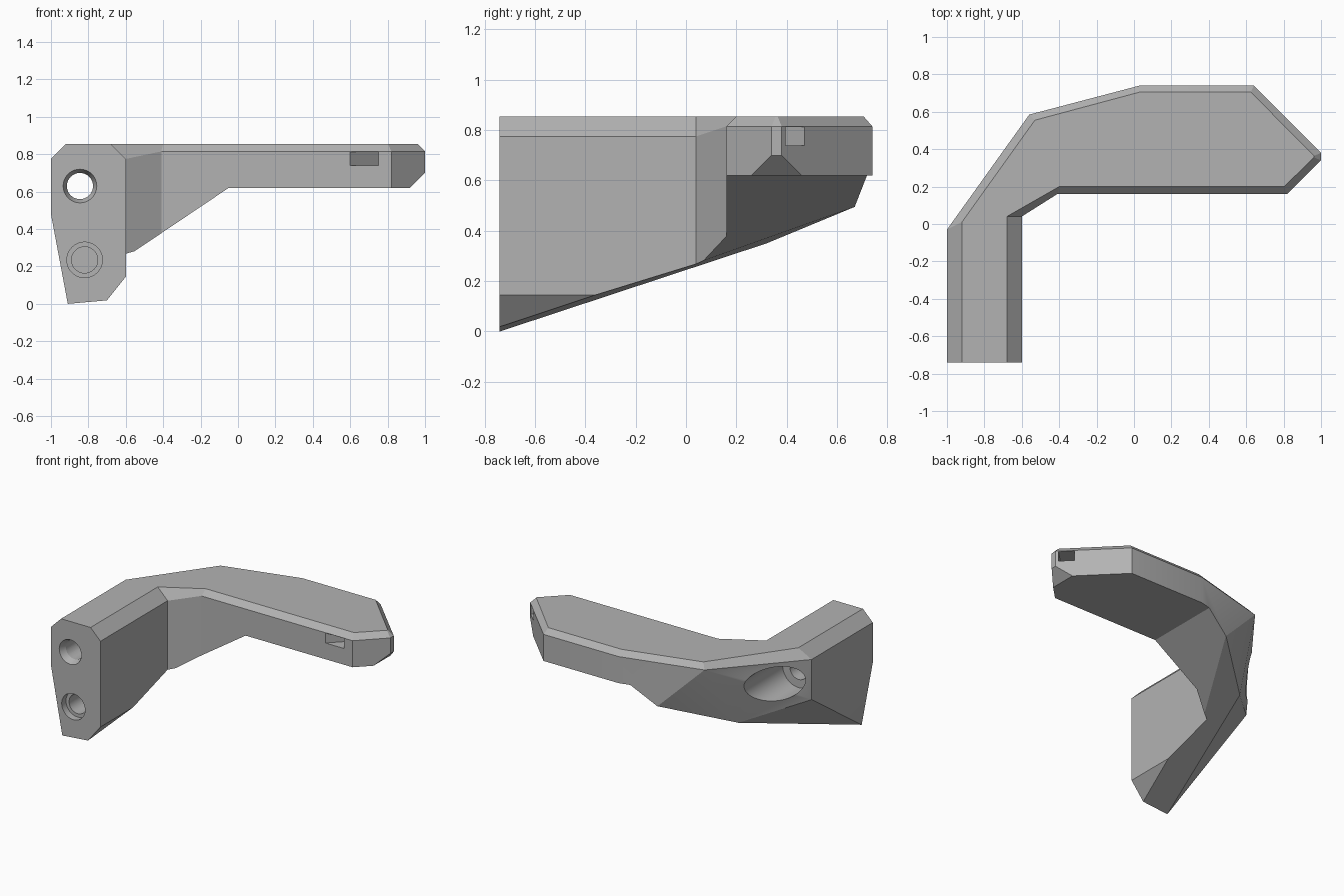
import bpy, bmesh, math
from mathutils import Vector, Matrix

cube = bpy.data.objects.get("Cube")
if cube:
    bpy.data.objects.remove(cube)

grey = bpy.data.materials.new("matte_grey")
grey.use_nodes = True
grey.diffuse_color = (0.45, 0.45, 0.45, 1)
grey.node_tree.nodes["Principled BSDF"].inputs["Base Color"].default_value = grey.diffuse_color


def finish(bm, name):
    bmesh.ops.recalc_face_normals(bm, faces=bm.faces[:])
    mesh = bpy.data.meshes.new(name)
    bm.to_mesh(mesh)
    bm.free()
    obj = bpy.data.objects.new(name, mesh)
    bpy.context.collection.objects.link(obj)
    mesh.materials.append(grey)
    return obj


def loft(rings):
    """Closed solid through rings that share one point count."""
    bm = bmesh.new()
    loops = [[bm.verts.new(p) for p in ring] for ring in rings]
    for low, high in zip(loops, loops[1:]):
        for i in range(len(low)):
            j = (i + 1) % len(low)
            bm.faces.new((low[i], low[j], high[j], high[i]))
    bm.faces.new(loops[0])
    bm.faces.new(loops[-1])
    return bm


def slice_off(bm, a, b, c, keep=Vector((-0.7, 0.1, 0.6))):
    """Cut with the plane through three points and keep one side."""
    a, b, c = Vector(a), Vector(b), Vector(c)
    normal = (b - a).cross(c - a).normalized()
    if normal.dot(keep - a) > 0:
        normal.negate()
    cut = bmesh.ops.bisect_plane(bm, geom=bm.verts[:] + bm.edges[:] + bm.faces[:],
                                 dist=1e-5, plane_co=a, plane_no=normal, clear_outer=True)
    edges = [e for e in cut["geom_cut"] if isinstance(e, bmesh.types.BMEdge) and e.is_boundary]
    if edges:
        bmesh.ops.edgeloop_fill(bm, edges=edges)


def carve(target, bm):
    """Subtract a solid and discard the cutter."""
    cutter = finish(bm, "cutter")
    cutter.hide_render = True
    mod = target.modifiers.new("carve", "BOOLEAN")
    mod.operation, mod.solver, mod.object = "DIFFERENCE", "EXACT", cutter
    bpy.context.view_layer.objects.active = target
    bpy.ops.object.modifier_apply(modifier=mod.name)
    bpy.data.objects.remove(cutter)


def side_prism(profile, y0, y1):
    return loft([[(x, y, z) for x, z in profile] for y in (y0, y1)])


def drill(x, z, y0, y1, r0, r1=None):
    """Cylinder or cone along y; r0 is the front radius."""
    bm = bmesh.new()
    place = Matrix.Translation((x, (y0 + y1) / 2, z)) @ Matrix.Rotation(math.pi / 2, 4, "X")
    bmesh.ops.create_cone(bm, cap_ends=True, segments=48, radius1=r1 or r0, radius2=r0,
                          depth=y1 - y0, matrix=place)
    return bm


# Bent plan outline with a chamfered top edge
outline = [(-1, -.74), (-1, -.03), (-.56, .585), (.03, .74), (.64, .74), (1, .38),
           (1, .34), (.82, .16), (-.41, .16), (-.6, .04), (-.6, -.74)]
top = [(-.92, -.74), (-.92, .01), (-.53, .555), (.03, .705), (.625, .705), (.962, .364),
       (.962, .356), (.803, .2), (-.4, .2), (-.68, .04), (-.68, -.74)]
leg_points = {0, 1, 9, 10}
body = loft([[(x, y, -.1) for x, y in outline],
             [(x, y, .775 if i in leg_points else .815) for i, (x, y) in enumerate(outline)],
             [(x, y, .855) for x, y in top]])

# Sloping underside and faceted outer corner
toe = (-.91, -.74, 0)
knee = (-.65, .32, .35)
rib = (-.237, .67, .495)
shoulder = (-.56, .585, .815)
heel = (-1, -.03, .48)
slice_off(body, toe, knee, rib)
slice_off(body, shoulder, rib, knee)
slice_off(body, shoulder, heel, knee)
slice_off(body, heel, knee, toe)
slice_off(body, heel, toe, (-1, -.74, .48))
# Bevel below the tip
slice_off(body, (1, 0, .7), (1, 1, .7), (.92, 0, .62))
bracket = finish(body, "angled_bracket")

# Raised arm underside, and bevel below the inner side of the leg
carve(bracket, side_prism([(-.05, .62), (1.1, .62), (1.1, -.1), (-1.12, -.1)], .04, .9))
carve(bracket, side_prism([(-.56, .195), (-.8, -.105), (-.56, -.105)], -.8, -.1))

# Three vertical holes in the arm
for x, y in [(.535, .59), (.535, .315), (.22, .455)]:
    hole = drill(0, 0, -1, 1, .093)
    hole.transform(Matrix.Translation((x, y, .6)) @ Matrix.Rotation(math.pi / 2, 4, "X"))
    carve(bracket, hole)

# Upper bolt hole, its front countersink and rear head pocket
carve(bracket, drill(-.845, .63, -.9, .6, .07))
carve(bracket, drill(-.845, .63, -.745, -.69, .092, .069))
carve(bracket, drill(-.845, .63, -.1, .8, .13))

# Lower blind hole with a stepped mouth
carve(bracket, drill(-.82, .235, -.8, -.69, .095))
carve(bracket, drill(-.82, .235, -.8, -.5, .07))

# Diagonal slot through the tip
slot = bmesh.new()
bmesh.ops.create_cube(slot, size=1, matrix=Matrix.Translation((.81, .295, .776))
                      @ Matrix.Rotation(math.pi / 4, 4, "Z") @ Matrix.Diagonal((.7, .108, .074, 1)))
carve(bracket, slot)

# Soft shading inside the holes, crisp edges elsewhere
bpy.ops.object.select_all(action="DESELECT")
bracket.select_set(True)
bpy.context.view_layer.objects.active = bracket
bpy.ops.object.shade_smooth_by_angle(angle=math.radians(20))
